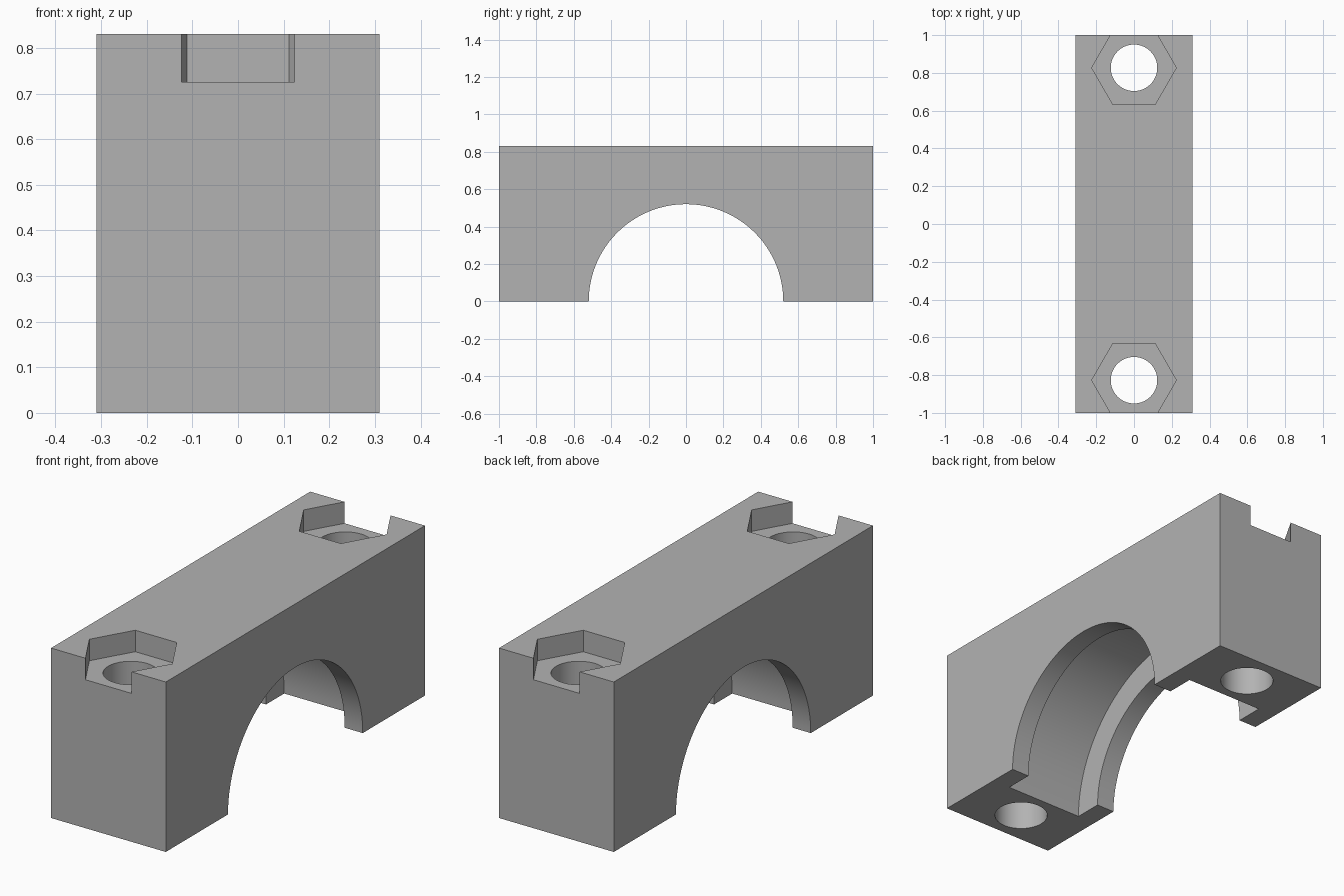
import bpy, bmesh, math
from mathutils import Matrix, Vector

if "Cube" in bpy.data.objects:
    bpy.data.objects.remove(bpy.data.objects["Cube"], do_unlink=True)

WIDTH, LENGTH, HEIGHT = 0.62, 2.0, 0.83
BOLT_Y = 0.827

grey = bpy.data.materials.new("plain_grey")
grey.use_nodes = True
colour = (0.45, 0.45, 0.45, 1)
grey.diffuse_color = colour
grey.node_tree.nodes["Principled BSDF"].inputs["Base Color"].default_value = colour


def add_object(name, bm):
    mesh = bpy.data.meshes.new(name)
    bmesh.ops.recalc_face_normals(bm, faces=bm.faces)
    bm.to_mesh(mesh)
    bm.free()
    mesh.materials.append(grey)
    obj = bpy.data.objects.new(name, mesh)
    bpy.context.collection.objects.link(obj)
    return obj


def prism(name, radius, sides, length, centre, along_x=False):
    """Regular prism with a corner on its local x axis."""
    bm = bmesh.new()
    steps = [2 * math.pi * i / sides for i in range(sides)]
    ring = [bm.verts.new((radius * math.cos(a), radius * math.sin(a), -length / 2)) for a in steps]
    base = bm.faces.new(ring)
    top = bmesh.ops.extrude_face_region(bm, geom=[base])["geom"]
    bmesh.ops.translate(bm, vec=(0, 0, length),
                        verts=[v for v in top if isinstance(v, bmesh.types.BMVert)])
    turn = Matrix.Rotation(math.pi / 2, 4, "Y") if along_x else Matrix()
    bmesh.ops.transform(bm, matrix=Matrix.Translation(Vector(centre)) @ turn, verts=bm.verts)
    return add_object(name, bm)


# Solid block
bm = bmesh.new()
bmesh.ops.create_cube(bm, size=1)
bmesh.ops.scale(bm, vec=(WIDTH, LENGTH, HEIGHT), verts=bm.verts)
bmesh.ops.translate(bm, vec=(0, 0, HEIGHT / 2), verts=bm.verts)
block = add_object("clamp_block", bm)

# Arch and the wider groove inside it
cutters = [
    prism("arch_cutter", 0.52, 128, 1, (0, 0, 0), True),
    prism("groove_cutter", 0.66, 128, 0.425, (0, 0, 0), True),
]
# Bolt holes and hexagonal nut pockets at both ends
for side in (-1, 1):
    cutters.append(prism("bolt_hole_cutter", 0.123, 64, 2, (0, side * BOLT_Y, 0.4), False))
    cutters.append(prism("nut_pocket_cutter", 0.224, 6, 0.21, (0, side * BOLT_Y, HEIGHT), False))

for cutter in cutters:
    cutter.hide_render = True
    cut = block.modifiers.new(cutter.name, "BOOLEAN")
    cut.operation = "DIFFERENCE"
    cut.solver = "EXACT"
    cut.object = cutter

# Bake the cuts, then drop the cutters
bpy.context.view_layer.update()
graph = bpy.context.evaluated_depsgraph_get()
baked = bpy.data.meshes.new_from_object(block.evaluated_get(graph))
block.modifiers.clear()
block.data = baked
for cutter in cutters:
    bpy.data.objects.remove(cutter, do_unlink=True)

bpy.ops.object.select_all(action="DESELECT")
block.select_set(True)
bpy.context.view_layer.objects.active = block
bpy.ops.object.shade_smooth_by_angle(angle=math.radians(30))
